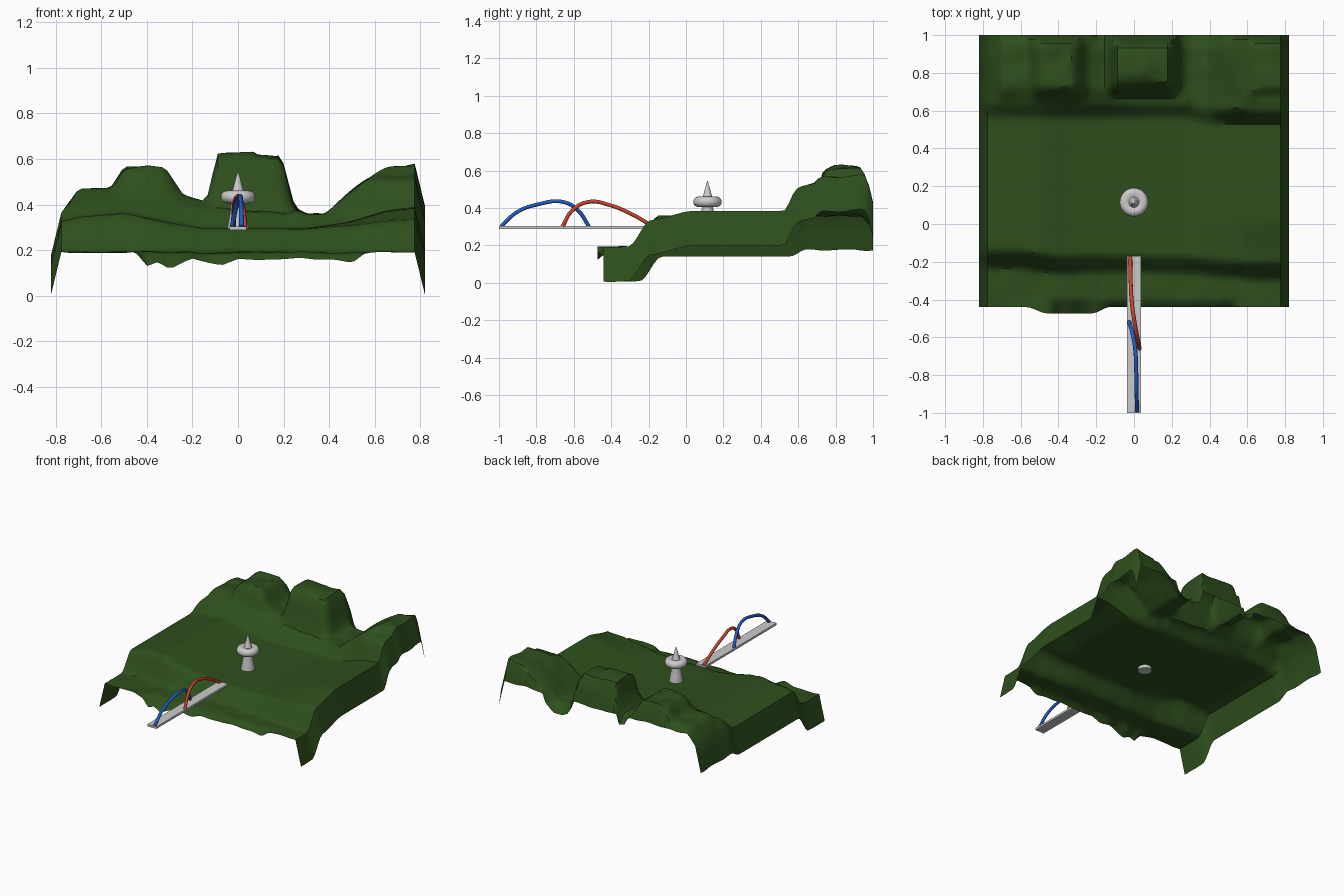
import bpy, bmesh, math
from mathutils import Vector, noise

if "Cube" in bpy.data.objects:
    bpy.data.objects.remove(bpy.data.objects["Cube"])


def material(name, rgb):
    m = bpy.data.materials.new(name)
    m.diffuse_color = (*rgb, 1)
    m.use_nodes = True
    m.node_tree.nodes["Principled BSDF"].inputs["Base Color"].default_value = m.diffuse_color
    return m


def add_mesh(name, bm, mat=None, angle=35):
    me = bpy.data.meshes.new(name)
    bm.to_mesh(me)
    bm.free()
    ob = bpy.data.objects.new(name, me)
    bpy.context.collection.objects.link(ob)
    if mat:
        me.materials.append(mat)
    if angle:
        bpy.ops.object.select_all(action='DESELECT')
        bpy.context.view_layer.objects.active = ob
        ob.select_set(True)
        bpy.ops.object.shade_smooth_by_angle(angle=math.radians(angle))
    return ob


def smooth(a, b, t):
    t = max(0, min(1, (t - a) / (b - a)))
    return t * t * (3 - 2 * t)


def interp(pts, t):
    if t <= pts[0][0]:
        return pts[0][1]
    for (a, u), (b, v) in zip(pts, pts[1:]):
        if t <= b:
            return u + (v - u) * (t - a) / (b - a)
    return pts[-1][1]


# Terrain profiles: plateau and ridge across x, cliff line across x, height limit along y
plateau = [(-.775, .325), (-.7, .345), (-.5, .362), (-.3, .32), (-.15, .295),
           (.3, .295), (.5, .325), (.65, .37), (.775, .385)]
ridge = [(-.775, .36), (-.7, .46), (-.56, .47), (-.5, .56), (-.32, .565), (-.24, .44),
         (-.14, .41), (-.09, .62), (.07, .625), (.09, .61), (.19, .61), (.25, .38),
         (.3, .355), (.38, .36), (.45, .42), (.55, .5), (.65, .56), (.775, .57)]
shelf = [(-.775, .4), (-.5, .44), (-.25, .4), (-.1, .38), (.2, .36), (.35, .4), (.5, .6)]
cliff = [(-.6, -.19), (-.4, -.22), (-.1, -.21), (.3, -.22), (.6, -.25)]
limit = [(.5, .385), (.6, .51), (.69, .53), (.74, .6), (.8, .628), (.93, .62),
         (.97, .56), (1, .44)]
lip = [(-.55, .19), (-.45, .19), (-.4, .13), (-.35, .15), (-.3, .12), (-.2, .16),
       (-.07, .135), (0, .16), (.4, .16), (.5, .145), (.56, .19)]


def height(x, y):
    xi = max(-.775, min(.775, x))
    p = interp(plateau, xi)
    if x > .3:                                   # right plateau climbs towards the back
        p = .295 + (p - .295) * (.45 + .55 * smooth(-.2, .05, y))
    c = interp(cliff, xi)
    z = .19 + (p - .19) * smooth(c - .06, c + .06, y)
    # back hills rise in two steps: a low shelf, then the ridge and middle block
    right = smooth(.25, .4, x)
    r = interp(ridge, xi)
    s = max(p, min(r, interp(shelf, xi)))
    lo = .55 - .03 * right
    hi = .63 + .025 * (smooth(-.2, -.1, x) - right)
    z += (s - p) * smooth(lo, lo + .1, y) + max(0, r - s) * smooth(hi, hi + .1, y)
    z = min(z, interp(limit, y))
    z -= .06 * smooth(-.75, -.6, x) * smooth(.93, 1, y) * (1 if z < .43 else .3)
    rough = smooth(.55, .7, y) + .6 * (1 - smooth(-.25, -.15, y))
    z += .014 * rough * noise.noise(Vector((xi * 9, y * 9, .3)))
    # drooping front lip
    z += (interp(lip, xi) - .19) * (1 - smooth(-.441, -.405, y))
    # side skirts
    return z - .185 * max(0, (abs(x) - .775) / .045)


green = material("green", (.027, .078, .012))
bm = bmesh.new()
xs = [-.82, -.797] + [-.775 + 1.55 * i / 70 for i in range(71)] + [.797, .82]
ys = [-.44 + 1.44 * j / 64 for j in range(65)]
rows = []
for y in ys:
    row = []
    for x in xs:
        out = 0
        if y < -.439:                            # front bulge
            out = .033 * (smooth(-.57, -.46, x) - smooth(-.22, -.13, x))
        row.append(bm.verts.new((x, y - out, max(0, height(x, y)))))
    rows.append(row)
for a, b in zip(rows, rows[1:]):
    for i in range(len(xs) - 1):
        bm.faces.new((a[i], a[i + 1], b[i + 1], b[i]))
add_mesh("terrain", bm, green, 40)


def lathe(name, profile, y, n=32):
    bm = bmesh.new()
    vs = [bm.verts.new((r, 0, z)) for r, z in profile]
    es = [bm.edges.new(e) for e in zip(vs, vs[1:])]
    bmesh.ops.spin(bm, geom=vs + es, axis=(0, 0, 1), cent=(0, 0, 0),
                   steps=n, angle=2 * math.pi)
    bmesh.ops.remove_doubles(bm, verts=bm.verts, dist=1e-5)
    bmesh.ops.recalc_face_normals(bm, faces=bm.faces)
    ob = add_mesh(name, bm)
    ob.location.y = y
    return ob


# Tower: flared stem, rounded ring deck, spire
ty = .115
lathe("tower_stem", [(0, .272), (.047, .272), (.046, .3), (.037, .35), (.03, .4),
                     (.03, .42), (0, .42)], ty)
ring = [(.048 + .028 * math.cos(t), .433 + .028 * math.sin(t))
        for t in [math.pi * (k / 10 - .5) for k in range(11)]]
lathe("tower_deck", [(0, .405)] + ring + [(.03, .456), (.02, .452), (0, .452)], ty)
lathe("tower_spire", [(0, .45), (.029, .45), (.021, .475), (.01, .515), (0, .549)], ty, 20)

# Walkway slab reaching out from the cliff
bm = bmesh.new()
bmesh.ops.create_cube(bm, size=1)
bmesh.ops.scale(bm, vec=(.074, .83, .015), verts=bm.verts)
bmesh.ops.translate(bm, vec=(0, -.585, .2955), verts=bm.verts)
add_mesh("walkway", bm, angle=0)


# Arched tubes over the walkway
def tube(name, pts, mat, r=.0105):
    cu = bpy.data.curves.new(name, 'CURVE')
    cu.dimensions = '3D'
    cu.bevel_depth, cu.bevel_resolution = r, 3
    cu.use_fill_caps = True
    sp = cu.splines.new('BEZIER')
    sp.bezier_points.add(len(pts) - 1)
    for b, p in zip(sp.bezier_points, pts):
        b.co = p
        b.handle_left_type = b.handle_right_type = 'AUTO'
    cu.materials.append(mat)
    bpy.context.collection.objects.link(bpy.data.objects.new(name, cu))


tube("red_arch", [(.03, -.66, .3), (.02, -.61, .385), (.003, -.52, .433),
                  (-.012, -.41, .416), (-.018, -.29, .367), (-.02, -.175, .3)],
     material("red", (.6, .06, .025)))
tube("blue_arch", [(.016, -.99, .302), (.014, -.9, .38), (.012, -.79, .42),
                   (.006, -.66, .433), (-.008, -.58, .39), (-.026, -.518, .3)],
     material("blue", (.015, .11, .6)))
